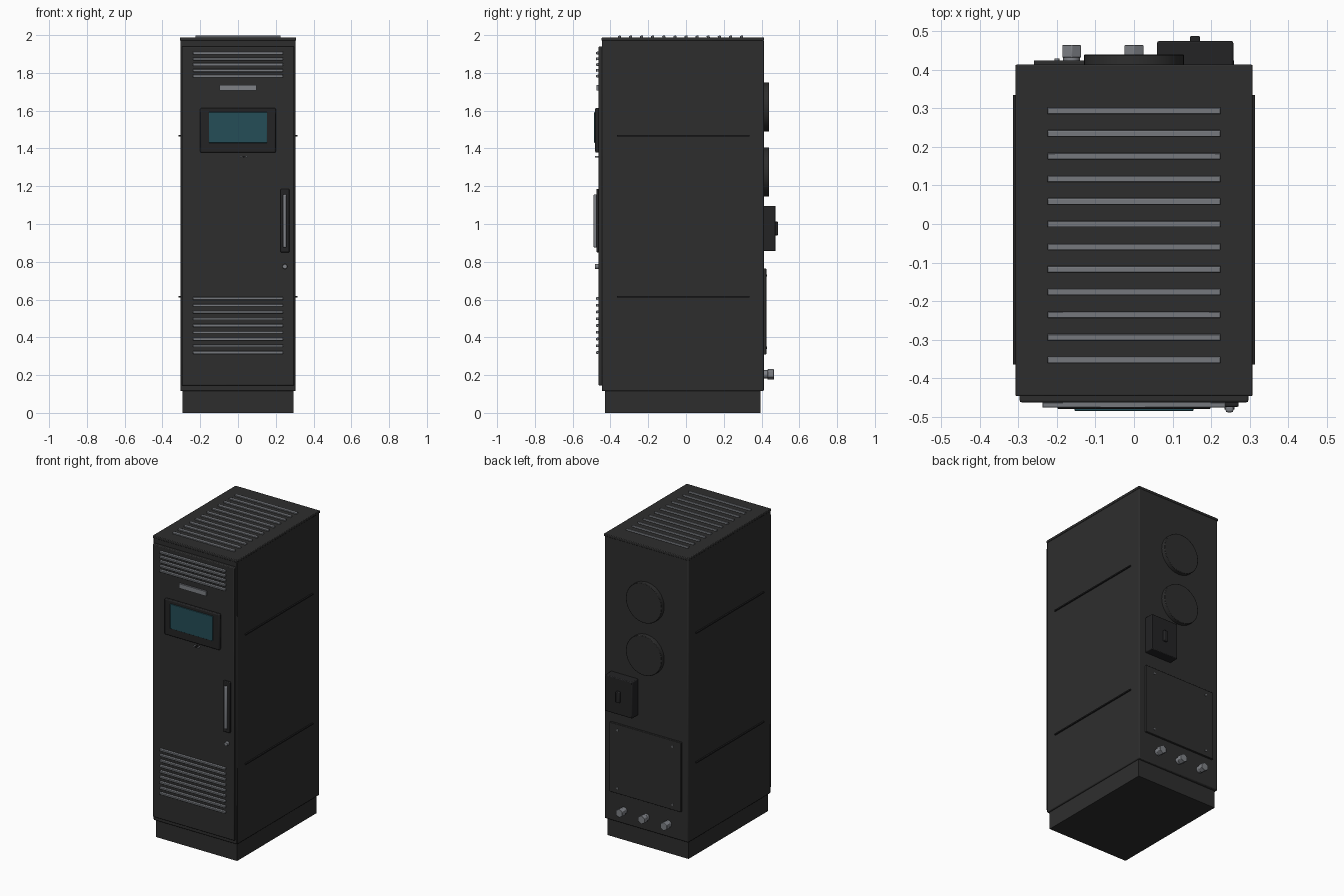
import bpy, math

cube = bpy.data.objects.get("Cube")
if cube:
    bpy.data.objects.remove(cube, do_unlink=True)


def material(name, r, g, b):
    m = bpy.data.materials.new(name)
    m.use_nodes = True
    m.diffuse_color = (r, g, b, 1)
    m.node_tree.nodes["Principled BSDF"].inputs["Base Color"].default_value = (r, g, b, 1)
    return m


CASE = material("charcoal paint", 0.027, 0.027, 0.027)
TRIM = material("black plastic", 0.017, 0.017, 0.018)
METAL = material("grey metal", 0.21, 0.22, 0.24)
GLASS = material("teal glass", 0.018, 0.075, 0.095)


def finish(obj, name, mat, bevel):
    obj.name = name
    obj.data.materials.append(mat)
    if bevel:
        mod = obj.modifiers.new("Bevel", "BEVEL")
        mod.width, mod.segments = bevel, 2
        mod.limit_method = "ANGLE"
    bpy.ops.object.shade_smooth_by_angle(angle=math.radians(35))
    return obj


def box(name, mat, x, y, z, bevel=0.0, tilt=0.0):
    """Box from (min, max) ranges, optionally tilted about x."""
    ranges = (x, y, z)
    bpy.ops.mesh.primitive_cube_add(size=1, location=[(a + b) / 2 for a, b in ranges])
    obj = bpy.context.object
    obj.scale = [b - a for a, b in ranges]
    bpy.ops.object.transform_apply(location=False, rotation=False, scale=True)
    obj.rotation_euler.x = tilt
    return finish(obj, name, mat, bevel)


def disc(name, mat, x, z, radius, y0, y1, sides=32, bevel=0.0):
    """Cylinder whose axis runs front to back."""
    bpy.ops.mesh.primitive_cylinder_add(vertices=sides, radius=radius, depth=y1 - y0,
                                        location=(x, (y0 + y1) / 2, z),
                                        rotation=(math.pi / 2, 0, 0))
    return finish(bpy.context.object, name, mat, bevel)


# Cabinet shell
box("plinth", CASE, (-0.295, 0.295), (-0.43, 0.395), (0, 0.12))
box("cabinet_body", CASE, (-0.305, 0.305), (-0.445, 0.412), (0.115, 1.975), 0.006)
box("roof_lid", CASE, (-0.308, 0.308), (-0.447, 0.414), (1.97, 1.987), 0.004)
box("door", CASE, (-0.297, 0.297), (-0.463, -0.44), (0.145, 1.94), 0.005)

# Vent slats on the roof and door
for i in range(12):
    y = 0.294 - i * 0.0588
    box("roof_slat", METAL, (-0.225, 0.225), (y - 0.008, y + 0.008), (1.986, 1.997), 0.002, 0.15)
for count, top, step in ((5, 1.905, 0.0305), (9, 0.606, 0.0358)):
    for i in range(count):
        z = top - i * step
        box("door_slat", METAL, (-0.238, 0.238), (-0.476, -0.462), (z - 0.007, z + 0.007), 0.002, 0.15)

# Name plate, display and indicators
box("blank_plate", METAL, (-0.098, 0.098), (-0.474, -0.462), (1.706, 1.736))
box("display_bezel", TRIM, (-0.2, 0.2), (-0.481, -0.46), (1.378, 1.614), 0.006)
box("display_screen", GLASS, (-0.154, 0.154), (-0.486, -0.478), (1.43, 1.592), 0.002)
for x, mat in ((0.015, METAL), (0.03, TRIM), (0.045, METAL)):
    disc("indicator", mat, x, 1.356, 0.005, -0.483, -0.46, 12)

# Handle and lock
box("handle_plate", TRIM, (0.225, 0.272), (-0.475, -0.46), (0.85, 1.185), 0.004)
box("handle_bar", METAL, (0.238, 0.258), (-0.489, -0.472), (0.876, 1.156), 0.005)
disc("lock_barrel", METAL, 0.248, 0.775, 0.013, -0.482, -0.46, 16, 0.002)

# Side ribs
for side in (-1, 1):
    for z in (0.616, 1.468):
        box("side_rib", TRIM, sorted((side * 0.3, side * 0.314)), (-0.365, 0.335), (z - 0.004, z + 0.004))

# Rear fans
for z in (1.275, 1.62):
    disc("fan_housing", CASE, 0, z, 0.13, 0.405, 0.44, 40, 0.003)

# Rear isolator box with its switch
box("isolator_box", TRIM, (0.06, 0.258), (0.405, 0.475), (0.857, 1.096), 0.005)
box("isolator_switch", TRIM, (0.145, 0.172), (0.47, 0.488), (0.94, 1.012), 0.004)

# Rear access panel with corner screws
box("access_panel", CASE, (-0.26, 0.26), (0.405, 0.425), (0.308, 0.765), 0.003)
for x in (-0.2, 0.2):
    for z in (0.345, 0.727):
        disc("panel_screw", METAL, x, z, 0.006, 0.42, 0.43, 12)

# Cable glands
for x in (-0.162, 0, 0.162):
    disc("gland_neck", METAL, x, 0.204, 0.022, 0.405, 0.436, 16)
    disc("gland_nut", METAL, x, 0.204, 0.028, 0.432, 0.465, 6, 0.002)
